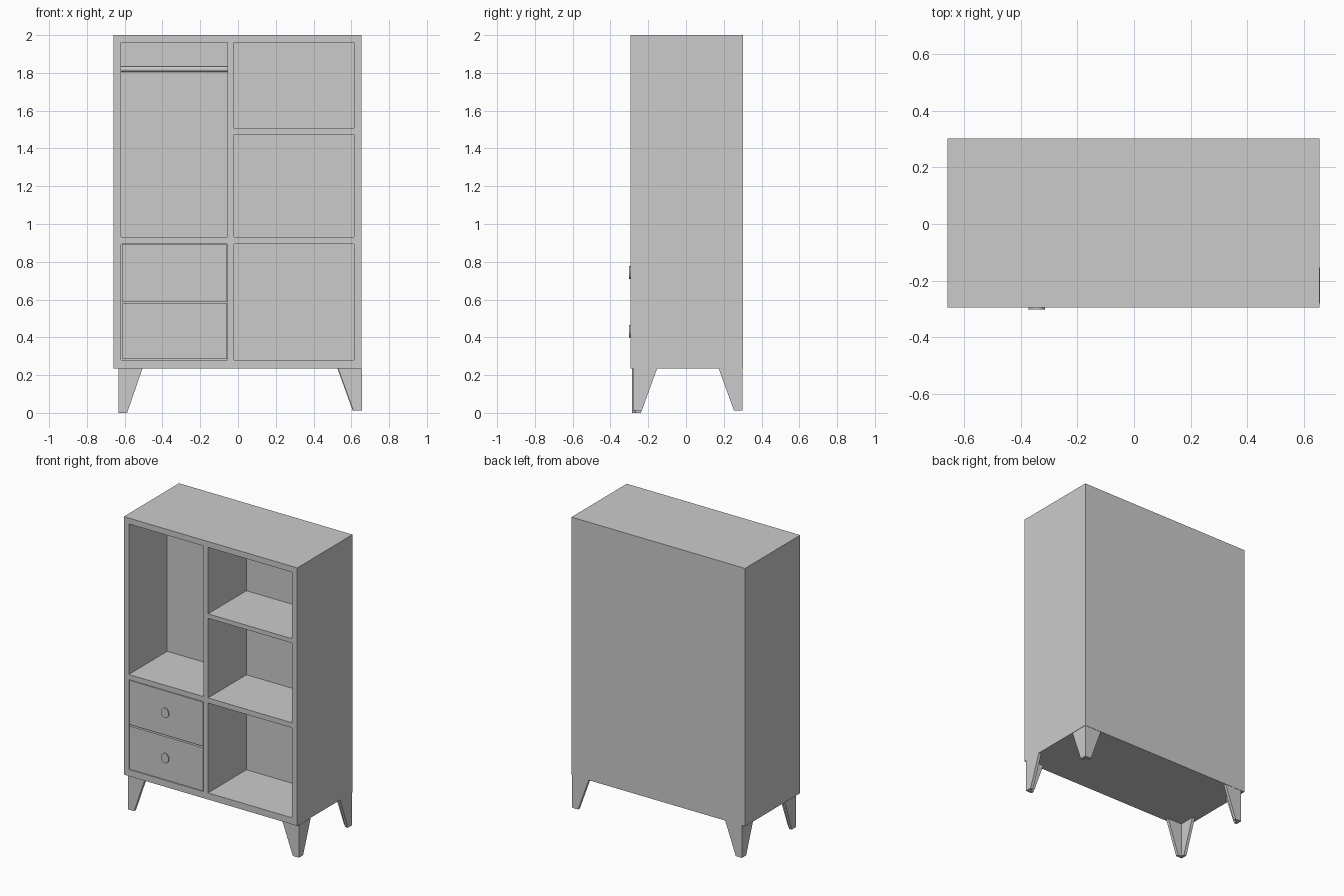
import bpy
import bmesh
import math
from mathutils import Matrix

cube = bpy.data.objects.get("Cube")
if cube:
    bpy.data.objects.remove(cube, do_unlink=True)

grey = bpy.data.materials.new("plain_grey")
grey.use_nodes = True
colour = (0.6, 0.6, 0.6, 1)
grey.diffuse_color = colour
grey.node_tree.nodes["Principled BSDF"].inputs["Base Color"].default_value = colour


def finish(name, bm):
    bmesh.ops.recalc_face_normals(bm, faces=bm.faces)
    mesh = bpy.data.meshes.new(name)
    bm.to_mesh(mesh)
    bm.free()
    mesh.materials.append(grey)
    obj = bpy.data.objects.new(name, mesh)
    bpy.context.collection.objects.link(obj)
    return obj


def box(name, x, y, z):
    bm = bmesh.new()
    bmesh.ops.create_cube(bm, size=1)
    for v in bm.verts:
        for i, (low, high) in enumerate((x, y, z)):
            v.co[i] = low if v.co[i] < 0 else high
    return finish(name, bm)


def cylinder(name, centre, r1, r2, depth, axis, sides, stretch=1):
    bm = bmesh.new()
    bmesh.ops.create_cone(bm, cap_ends=True, segments=sides,
                          radius1=r1, radius2=r2, depth=depth)
    turn = Matrix.Rotation(math.pi / 2, 4, axis)
    bm.transform(Matrix.Translation(centre) @ Matrix.Diagonal((1, 1, stretch, 1)) @ turn)
    obj = finish(name, bm)
    for p in obj.data.polygons:
        p.use_smooth = len(p.vertices) == 4
    return obj


def activate(obj):
    bpy.ops.object.select_all(action='DESELECT')
    obj.select_set(True)
    bpy.context.view_layer.objects.active = obj


FRONT, INNER_BACK, BASE = -0.295, 0.12, 0.235
LEFT_COL, RIGHT_COL = (-0.62, -0.055), (-0.02, 0.615)

# Cabinet body with its compartments hollowed out
cabinet = box("cabinet_body", (-0.658, 0.655), (FRONT, 0.302), (BASE, 2.0))
openings = [(LEFT_COL, (0.93, 1.96)), (LEFT_COL, (0.28, 0.895)),
            (RIGHT_COL, (0.28, 0.895)), (RIGHT_COL, (0.93, 1.475)),
            (RIGHT_COL, (1.505, 1.96))]
for x, z in openings:
    cutter = box("compartment_cutter", x, (FRONT - 0.1, INNER_BACK), z)
    cutter.hide_render = True
    mod = cabinet.modifiers.new("hollow", 'BOOLEAN')
    mod.operation = 'DIFFERENCE'
    mod.solver = 'EXACT'
    mod.object = cutter
    activate(cabinet)
    bpy.ops.object.modifier_apply(modifier=mod.name)
    bpy.data.objects.remove(cutter, do_unlink=True)

# Two drawers with slim oval knobs
for label, low, high, knob_z in (("lower", 0.284, 0.579, 0.433), ("upper", 0.589, 0.891, 0.743)):
    box(label + "_drawer", (-0.615, -0.059), (FRONT, INNER_BACK), (low, high))
    cylinder(label + "_drawer_knob", (-0.343, FRONT - 0.003, knob_z),
             0.029, 0.029, 0.009, 'X', 24, stretch=1.15)

# Hanging rail at the top of the tall compartment
cylinder("hanging_rail", (sum(LEFT_COL) / 2, 0.104, 1.82), 0.015, 0.015,
         LEFT_COL[1] - LEFT_COL[0], 'Y', 16)


# Tapered legs with an angled L section, outer corner at (x, y)
def leg(name, x, y, bottom):
    sx, sy = (-1 if x > 0 else 1), (-1 if y > 0 else 1)
    bm = bmesh.new()

    def ring(arm, z, t=0.02):
        section = [(0, 0), (arm, 0), (arm, t), (t, t), (t, arm), (0, arm)]
        return [bm.verts.new((x + sx * a, y + sy * b, z)) for a, b in section]

    top, foot = ring(0.127, BASE), ring(0.046, bottom)
    bm.faces.new(top)
    bm.faces.new(foot)
    for i in range(len(top)):
        j = (i + 1) % len(top)
        bm.faces.new((top[i], top[j], foot[j], foot[i]))
    finish(name, bm)


leg("front_right_leg", -0.633, -0.285, 0)
leg("front_left_leg", 0.657, -0.280, 0.012)
leg("back_right_leg", -0.633, 0.300, 0.012)
leg("back_left_leg", 0.653, 0.300, 0.012)
